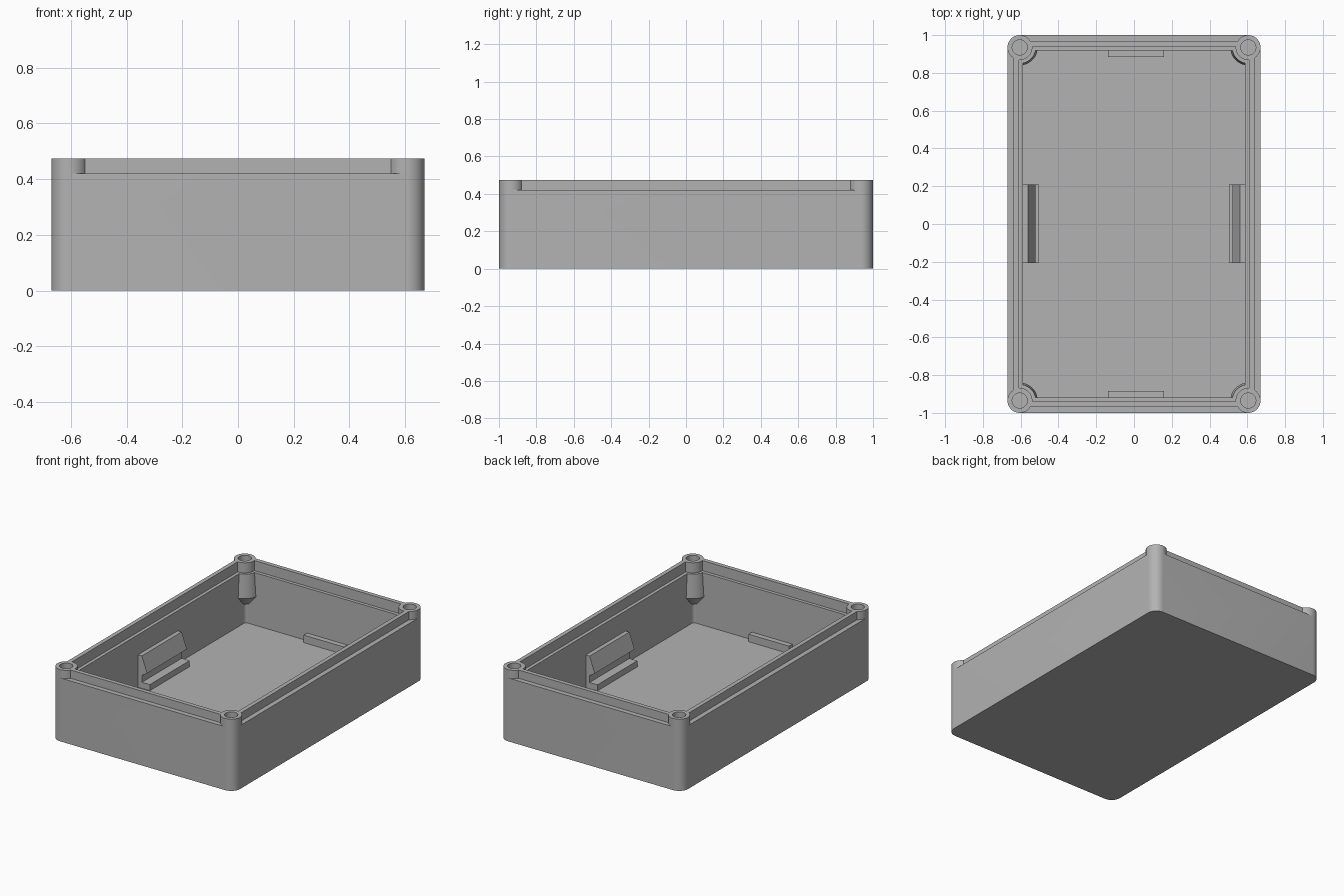
import bpy, bmesh, math

if "Cube" in bpy.data.objects:
    bpy.data.objects.remove(bpy.data.objects["Cube"])

HX, HY, TOP, LEDGE, FLOOR = 0.67, 1.0, 0.475, 0.42, 0.06
R = 0.065                       # outer corner and post radius
PX, PY = HX - R, HY - R         # post centres
CORNERS = [(sx * PX, sy * PY) for sx in (-1, 1) for sy in (-1, 1)]

grey = bpy.data.materials.new("grey plastic")
grey.diffuse_color = (0.45, 0.45, 0.45, 1)
grey.use_nodes = True
grey.node_tree.nodes["Principled BSDF"].inputs["Base Color"].default_value = grey.diffuse_color


def finish(name, bm):
    bmesh.ops.recalc_face_normals(bm, faces=bm.faces)
    me = bpy.data.meshes.new(name)
    bm.to_mesh(me)
    bm.free()
    me.materials.append(grey)
    ob = bpy.data.objects.new(name, me)
    bpy.context.collection.objects.link(ob)
    return ob


def loft(name, loops):
    """Closed solid through rings with equal point counts."""
    bm = bmesh.new()
    rings = [[bm.verts.new(p) for p in loop] for loop in loops]
    n = len(rings[0])
    for a, b in zip(rings, rings[1:]):
        for i in range(n):
            bm.faces.new((a[i], a[(i + 1) % n], b[(i + 1) % n], b[i]))
    bm.faces.new(rings[0][::-1])
    bm.faces.new(rings[-1])
    return finish(name, bm)


def rounded(hx, hy, r, z, steps=12):
    pts = []
    for k, (sx, sy) in enumerate([(1, 1), (-1, 1), (-1, -1), (1, -1)]):
        for i in range(steps + 1):
            a = math.pi / 2 * (k + i / steps)
            pts.append((sx * (hx - r) + r * math.cos(a), sy * (hy - r) + r * math.sin(a), z))
    return pts


def rounded_block(name, hx, hy, r, z0, z1):
    return loft(name, [rounded(hx, hy, r, z) for z in (z0, z1)])


def turned(name, centre, profile, n=48):
    return loft(name, [[(centre[0] + r * math.cos(2 * math.pi * i / n),
                         centre[1] + r * math.sin(2 * math.pi * i / n), z)
                        for i in range(n)] for r, z in profile])


def block(name, x0, x1, y0, y1, z0, z1):
    return loft(name, [[(x0, y0, z), (x1, y0, z), (x1, y1, z), (x0, y1, z)] for z in (z0, z1)])


def cut(target, cutters):
    """Subtract the cutters, bake the result and remove them."""
    for c in cutters:
        m = target.modifiers.new("cut", 'BOOLEAN')
        m.operation, m.solver, m.object = 'DIFFERENCE', 'EXACT', c
    dg = bpy.context.evaluated_depsgraph_get()
    me = bpy.data.meshes.new_from_object(target.evaluated_get(dg))
    target.modifiers.clear()
    target.data = me
    for c in cutters:
        bpy.data.objects.remove(c)


# Main tray, solid at first
tray = rounded_block("tray", HX, HY, R, 0, TOP)

# Lower cavity, leaving screw posts with tapered lower ends
cavity = rounded_block("cavity", 0.588, 0.918, 0.02, FLOOR, LEDGE - 0.01)
cut(cavity, [turned("post", c, [(0.045, 0.19), (0.095, 0.25), (0.084, 0.43)]) for c in CORNERS])

# Upper cavity inside the thin lip
mouth = rounded_block("mouth", 0.61, 0.94, 0.02, LEDGE - 0.012, TOP + 0.1)
cut(mouth, [turned("post_top", c, [(0.067, 0.3), (0.067, 0.7)]) for c in CORNERS])

# Ledges around the outside of the lip
cutters = [cavity, mouth]
for s in (-1, 1):
    for name, b in (("side_ledge", (s * 0.638, s * 0.8, -PY, PY)),
                    ("end_ledge", (-PX, PX, s * 0.968, s * 1.1))):
        ledge = block(name, *b, LEDGE, TOP + 0.1)
        cut(ledge, [turned("post_top", c, [(R, 0.3), (R, 0.7)]) for c in CORNERS])
        cutters.append(ledge)

# Screw holes
cutters += [turned("screw_hole", c, [(0.04, 0.26), (0.04, 0.7)]) for c in CORNERS]
cut(tray, cutters)

# Board clips on the long walls, and stop rails on the short walls
clip = [(0.60, 0.05), (0.60, 0.275), (0.56, 0.275), (0.522, 0.17),
        (0.56, 0.145), (0.56, 0.10), (0.502, 0.10), (0.502, 0.05)]
for s, side in ((-1, "left"), (1, "right")):
    loft(side + "_clip", [[(s * x, y, z) for x, z in clip] for y in (-0.207, 0.21)])
for s, side in ((-1, "front"), (1, "back")):
    block(side + "_rail", -0.137, 0.159, s * 0.883, s * 0.93, 0.05, 0.11)

# Smooth the round surfaces, keep the edges sharp
bpy.ops.object.select_all(action='DESELECT')
tray.select_set(True)
bpy.context.view_layer.objects.active = tray
bpy.ops.object.shade_smooth_by_angle(angle=math.radians(25))
